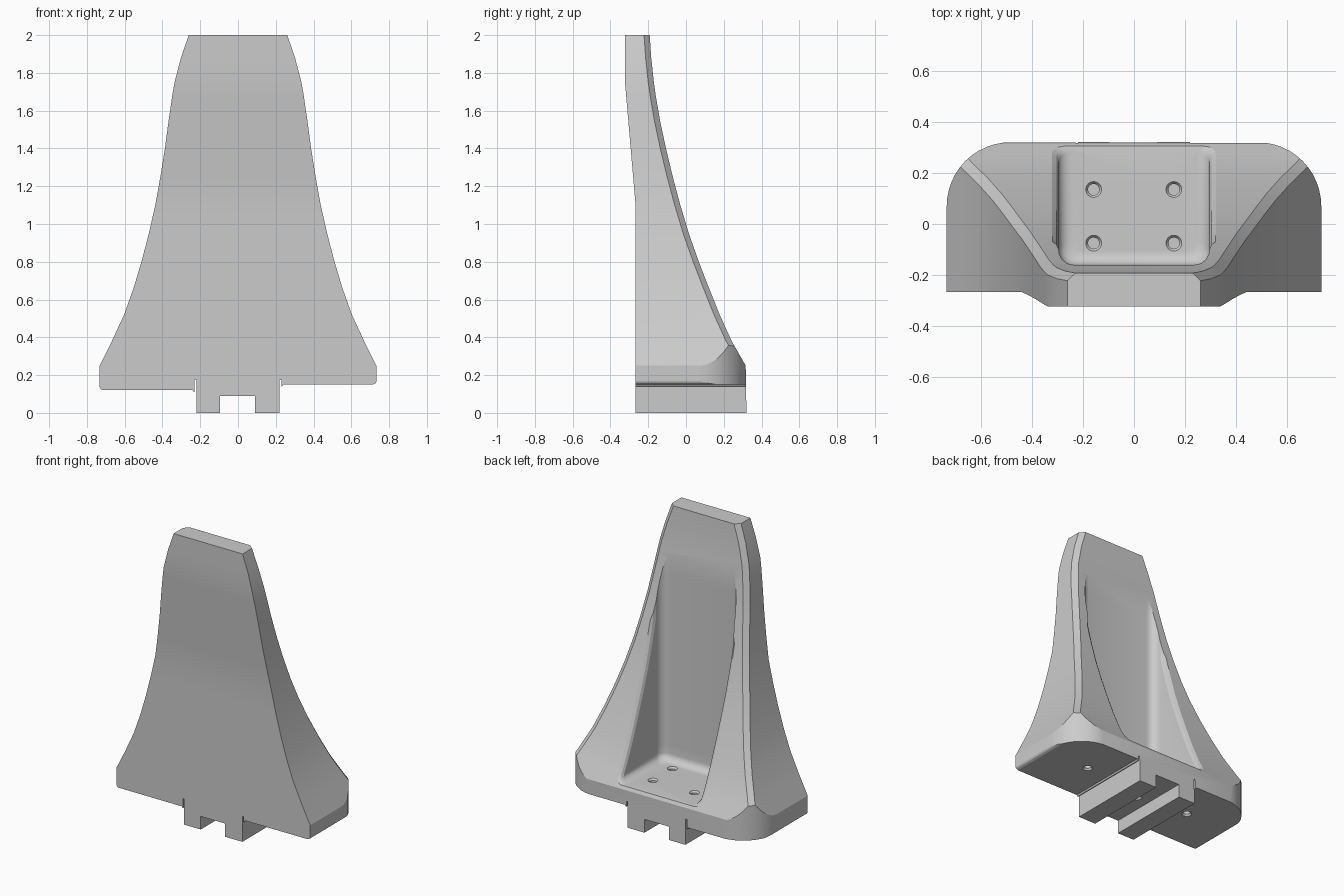
import bpy, bmesh
from math import sin, cos, pi

if "Cube" in bpy.data.objects:
    bpy.data.objects.remove(bpy.data.objects["Cube"])


def loft(name, rings):
    """Closed solid skinned through rings of equal point count."""
    bm = bmesh.new()
    vs = [[bm.verts.new(p) for p in r] for r in rings]
    n = len(rings[0])
    for a, b in zip(vs, vs[1:]):
        for i in range(n):
            j = (i + 1) % n
            bm.faces.new((a[i], a[j], b[j], b[i]))
    bm.faces.new(vs[0])
    bm.faces.new(vs[-1])
    bmesh.ops.recalc_face_normals(bm, faces=bm.faces)
    me = bpy.data.meshes.new(name)
    bm.to_mesh(me)
    bm.free()
    ob = bpy.data.objects.new(name, me)
    bpy.context.collection.objects.link(ob)
    return ob


def combine(ob, cutter, op='DIFFERENCE'):
    """Apply a boolean and discard the cutter."""
    cutter.hide_render = True
    m = ob.modifiers.new("cut", 'BOOLEAN')
    m.object, m.operation, m.solver = cutter, op, 'EXACT'
    bpy.context.view_layer.objects.active = ob
    bpy.ops.object.modifier_apply(modifier=m.name)
    bpy.data.objects.remove(cutter)


def interp(z, table, k):
    for a, b in zip(table, table[1:]):
        if z <= b[0]:
            t = max(0, (z - a[0]) / (b[0] - a[0]))
            return a[k] + t * (b[k] - a[k])
    return table[-1][k]


# height, half width, back y
PROFILE = [(0, .733, .32), (.25, .733, .316), (.38, .668, .242), (.52, .603, .178),
           (.66, .553, .122), (.8, .511, .068), (.95, .472, .015), (1.1, .438, -.03),
           (1.25, .411, -.07), (1.4, .387, -.106), (1.55, .367, -.138),
           (1.68, .348, -.16), (1.75, .336, -.17), (1.88, .302, -.184), (2, .261, -.192)]
FRONT = [(0, -.267), (1.1, -.267), (1.75, -.323), (2, -.323)]

# Main upright: tapering section with chamfered rear corners
rings = []
for z, x, yb in PROFILE:
    yf, c = interp(z, FRONT, 1), .03
    rings.append([(-x, yf, z), (x, yf, z), (x, yb - c, z),
                  (x - .032, yb, z), (-x + .032, yb, z), (-x, yb - c, z)])
bracket = loft("bracket_body", rings)

# Rounded rear corners of the base plan
R = .25
arc = [(.733 - R + R * cos(i * pi / 24), .32 - R + R * sin(i * pi / 24)) for i in range(13)]
plan = [(-.733, -.5), (.733, -.5)] + arc + [(-x, y) for x, y in reversed(arc)]
combine(bracket, loft("plan_cutter", [[(x, y, z) for x, y in plan] for z in (-.1, 2.1)]),
        'INTERSECT')

# Underside: flanges at two heights, relief notches beside the keys
for s, h in ((-1, .12), (1, .15)):
    prof = [(.8, -.1), (.8, h + .02), (.735, h + .02), (.728, h + .007), (.715, h),
            (.24, h), (.233, h - .01), (.229, h - .01), (.229, .175), (.22, .175), (.22, -.1)]
    combine(bracket, loft("flange_cutter", [[(s * x, y, z) for x, z in prof] for y in (-.6, .6)]))

# Channel between the two keys
chan = [(-.095, -.1), (.09, -.1), (.09, .09), (-.095, .09)]
combine(bracket, loft("channel_cutter", [[(x, y, z) for x, z in chan] for y in (-.6, .6)]))

# Rear pocket with rounded inner corners and an eased rim
FLOOR, WALL, W, F = .27, -.16, .295, .05


def pocket_ring(z, inset):
    w, y0, r = W - inset, WALL + inset, .06
    yb = interp(z, PROFILE, 2)
    e = max(yb - .03, y0 + r + .002)
    half = [(w - r + r * sin(i * pi / 12), y0 + r - r * cos(i * pi / 12)) for i in range(7)]
    half += [(w, e), (w + .009, e + .018), (w + .03, e + .033), (w + .03, e + .4)]
    return [(x, y, z) for x, y in half] + [(-x, y, z) for x, y in reversed(half)]


levels = [(FLOOR + F * (1 - cos(i * pi / 12)), F * (1 - sin(i * pi / 12))) for i in range(7)]
levels += [(p[0], 0) for p in PROFILE if .35 < p[0] < 1.8]
combine(bracket, loft("pocket_cutter", [pocket_ring(z, i) for z, i in levels]))

# Countersunk holes: four in the pocket floor, three underneath
holes = [(x, y, FLOOR, 1) for x in (-.158, .156) for y in (-.075, .135)]
holes += [(-.4, .03, .12, -1), (.4, .03, .15, -1), (0, .03, .09, -1)]
for hx, hy, hz, d in holes:
    prof = [(0.022, -.1), (.022, -.012), (.031, 0), (.031, .01)]
    combine(bracket, loft("hole_cutter", [
        [(hx + r * cos(a * pi / 12), hy + r * sin(a * pi / 12), hz + d * dz) for a in range(24)]
        for r, dz in prof]))

# Smooth curved areas, keep hard edges
bpy.ops.object.select_all(action='DESELECT')
bracket.select_set(True)
bpy.context.view_layer.objects.active = bracket
bpy.ops.object.shade_smooth_by_angle(angle=.4)
